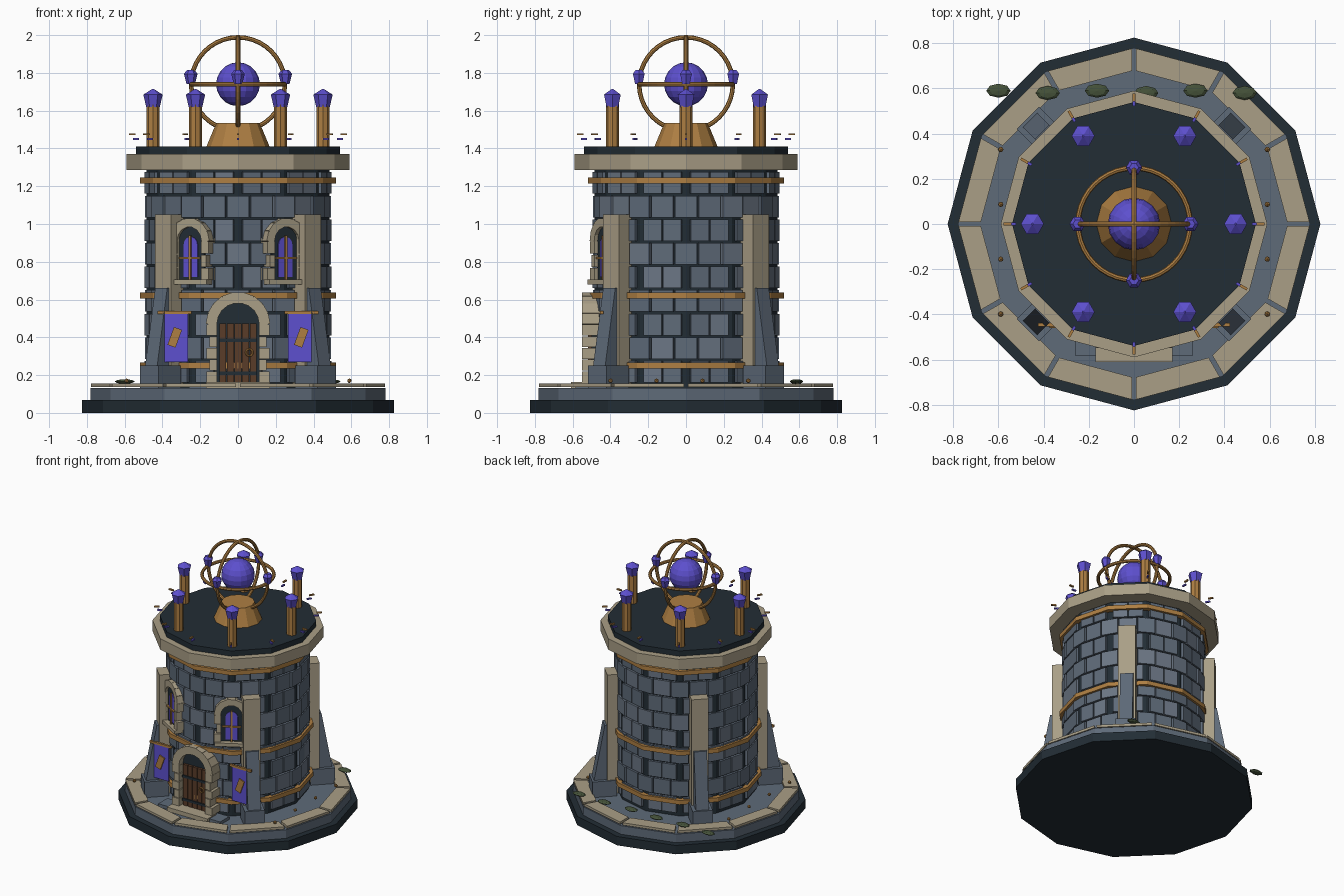
import bpy, bmesh, random
from math import pi, sin, cos, radians
from mathutils import Matrix, Vector

if "Cube" in bpy.data.objects:
    bpy.data.objects.remove(bpy.data.objects["Cube"])
random.seed(4)


def material(name, r, g, b):
    m = bpy.data.materials.new(name)
    m.use_nodes = True
    m.diffuse_color = (r, g, b, 1)
    m.node_tree.nodes["Principled BSDF"].inputs["Base Color"].default_value = (r, g, b, 1)
    return m


DARK = material("dark slate", 0.016, 0.026, 0.035)
SLATE = material("blue grey stone", 0.112, 0.145, 0.19)
PALE = material("pale blue stone", 0.145, 0.18, 0.23)
TAN = material("sandstone", 0.4, 0.345, 0.24)
GOLD = material("brass", 0.42, 0.21, 0.055)
PURPLE = material("violet crystal", 0.11, 0.08, 0.62)
WOOD = material("brown wood", 0.1, 0.045, 0.022)
GREEN = material("moss green", 0.06, 0.085, 0.042)


def finish(name, bm, *mats):
    bmesh.ops.recalc_face_normals(bm, faces=bm.faces)
    me = bpy.data.meshes.new(name)
    bm.to_mesh(me)
    bm.free()
    for m in mats:
        me.materials.append(m)
    ob = bpy.data.objects.new(name, me)
    bpy.context.collection.objects.link(ob)
    return ob


def turn(deg):
    """Frame facing outward along local -y, turned about the tower axis."""
    return Matrix.Rotation(radians(deg), 4, 'Z')


def cube(bm, M, c, s, roll=0, mi=0):
    M = M @ Matrix.Translation(c) @ Matrix.Rotation(roll, 4, 'Y') @ Matrix.Diagonal((*s, 1))
    for v in bmesh.ops.create_cube(bm, size=1, matrix=M)["verts"]:
        for f in v.link_faces:
            f.material_index = mi


def lathe(bm, profile, sides, c=(0, 0, 0), closed=False):
    """Sweep (radius, z) points round a vertical axis; first corner on +x."""
    rings = [[bm.verts.new((c[0] + r * cos(2 * pi * i / sides), c[1] + r * sin(2 * pi * i / sides), c[2] + z))
              for i in range(sides)] for r, z in profile]
    pairs = list(zip(rings, rings[1:] + rings[:1])) if closed else list(zip(rings, rings[1:]))
    for a, b in pairs:
        for i in range(sides):
            j = (i + 1) % sides
            bm.faces.new((a[i], a[j], b[j], b[i]))
    if not closed:
        bm.faces.new(rings[0])
        bm.faces.new(rings[-1])


def drum(name, mat, profile, sides=12, closed=False):
    bm = bmesh.new()
    lathe(bm, profile, sides, closed=closed)
    return finish(name, bm, mat)


def prism(bm, M, pts, axis, a, b):
    """Extrude a 2D outline along a local axis from a to b."""
    place = (lambda p, t: (p[0], t, p[1])) if axis == 'Y' else (lambda p, t: (t, p[0], p[1]))
    lo, hi = ([bm.verts.new(M @ Vector(place(p, t))) for p in pts] for t in (a, b))
    bm.faces.new(lo)
    bm.faces.new(hi)
    for i in range(len(pts)):
        j = (i + 1) % len(pts)
        bm.faces.new((lo[i], lo[j], hi[j], hi[i]))


def arch_outline(w, z0, z1, n=10):
    return [(-w, z0), (w, z0)] + [(w * cos(pi * i / n), z1 + w * sin(pi * i / n)) for i in range(n + 1)]


def surround(name, M, inner, outer, z0, z1, front, back, rows, stones):
    """Stone jambs and arch round an opening."""
    bm = bmesh.new()
    mid, depth = -(front + back) / 2, front - back
    h = (z1 - z0) / rows
    for side in (-1, 1):
        for i in range(rows):
            w = outer - inner - 0.016 * (i % 2)
            cube(bm, M, (side * (inner + w / 2), mid, z0 + h * (i + 0.5)), (w, depth, h * 0.92))
    r = (inner + outer) / 2
    for i in range(stones):
        t = pi * (i + 0.5) / stones
        cube(bm, M, (r * cos(t), mid, z1 + r * sin(t)),
             (outer - inner, depth, pi * outer / stones * 0.97), -t)
    finish(name, bm, TAN)


# Stepped base and paving
drum("foundation", DARK, [(0.825, 0), (0.825, 0.067)])
drum("base_tier", SLATE, [(0.78, 0.067), (0.78, 0.132)])
bm = bmesh.new()
for k in range(12):
    half = sin(pi / 12)
    prism(bm, turn(30 * k + 15) @ Matrix.Rotation(-pi / 2, 4, 'X') @ Matrix.Rotation(pi / 2, 4, 'X'),
          [(-0.753, 0.138), (-0.657, 0.138), (-0.657, 0.156), (-0.753, 0.156)], 'X', -0.19, 0.19)
for v in bm.verts:  # taper each slab to the mitred corner
    a = radians(30 * (int((v.index if v.index >= 0 else 0) / 8)) + 15)
bm.verts.index_update()
for v in bm.verts:
    M = turn(30 * (v.index // 8) + 15)
    p = M.inverted() @ v.co
    p.x = (1 if p.x > 0 else -1) * (-p.y * 0.268 - 0.01)
    v.co = M @ p
finish("paving_ring", bm, TAN)
bm = bmesh.new()
cube(bm, turn(0), (0, -0.53, 0.14), (0.52, 0.11, 0.03))
finish("door_step", bm, SLATE)
bm = bmesh.new()
cube(bm, turn(0), (0, -0.555, 0.145), (0.34, 0.11, 0.036))
finish("threshold", bm, TAN)

# Tower core, masonry, bands, roof
drum("tower_core", DARK, [(0.485, 0.13), (0.485, 1.3)])
bm = bmesh.new()
for row in range(9):
    z = 0.155 + 0.125 * (row + 0.5)
    for k in range(24):
        tone = int(random.random() < 0.3)
        if row % 2 == 0:  # pairs on each face, leaving the corners bare
            cube(bm, turn(30 * (k // 2) + 15), (0.053 * (1 if k % 2 else -1), -0.465, z),
                 (0.1, 0.042, 0.114), mi=tone)
        else:
            cube(bm, turn(15 * k), (0, -0.465 if k % 2 else -0.472, z), (0.119, 0.042, 0.114), mi=tone)
finish("wall_blocks", bm, SLATE, PALE)
for name, z in (("lower_band", 0.25), ("middle_band", 0.622), ("upper_band", 1.23)):
    drum(name, GOLD, [(0.48, z - 0.016), (0.52, z - 0.016), (0.52, z + 0.016), (0.48, z + 0.016)], closed=True)
drum("coping", TAN, [(0.59, 1.287), (0.59, 1.37)])
drum("roof_deck", DARK, [(0.54, 1.37), (0.54, 1.41)])

# Corner buttresses
pil, wedge, foot = bmesh.new(), bmesh.new(), bmesh.new()
for a in (45, 135, 225, 315):
    M = turn(a)
    cube(pil, M, (0, -0.505, 0.6), (0.12, 0.11, 0.9))
    prism(wedge, M, [(-0.5, 0.25), (-0.65, 0.25), (-0.575, 0.66), (-0.5, 0.66)], 'X', -0.045, 0.045)
    cube(foot, M, (0, -0.58, 0.19), (0.14, 0.17, 0.12))
finish("pilasters", pil, TAN)
finish("buttress_wedges", wedge, SLATE)
finish("buttress_feet", foot, SLATE)

# Doorway
M = turn(0)
surround("door_surround", M, 0.11, 0.168, 0.16, 0.47, 0.55, 0.45, 5, 9)
bm = bmesh.new()
prism(bm, M, arch_outline(0.115, 0.15, 0.47), 'Y', -0.5, -0.46)
finish("door_recess", bm, DARK)
bm = bmesh.new()
for i in range(5):
    cube(bm, M, (-0.08 + 0.04 * i, -0.508, 0.318), (0.035, 0.022, 0.31))
finish("door_planks", bm, WOOD)
bm = bmesh.new()
for z in (0.21, 0.385):
    cube(bm, M, (0, -0.522, z), (0.2, 0.009, 0.018))
finish("door_straps", bm, DARK)
bpy.ops.mesh.primitive_torus_add(location=(0.06, -0.525, 0.32), rotation=(pi / 2, 0, 0), major_radius=0.018,
                                 minor_radius=0.005, major_segments=12, minor_segments=6)
bpy.context.object.name = "door_ring"
bpy.context.object.data.materials.append(GOLD)

# Windows
for side, a in (("left", 30), ("right", -30)):
    M = turn(a)
    surround(side + "_window_surround", M, 0.073, 0.12, 0.7, 0.91, 0.518, 0.45, 3, 7)
    bm = bmesh.new()
    cube(bm, M, (0, -0.49, 0.693), (0.23, 0.09, 0.026))
    finish(side + "_window_sill", bm, TAN)
    bm = bmesh.new()
    prism(bm, M, arch_outline(0.08, 0.7, 0.91), 'Y', -0.497, -0.45)
    finish(side + "_window_recess", bm, DARK)
    bm = bmesh.new()
    prism(bm, M, arch_outline(0.042, 0.72, 0.89), 'Y', -0.503, -0.495)
    finish(side + "_window_glass", bm, PURPLE)
    bm = bmesh.new()
    cube(bm, M, (0, -0.507, 0.82), (0.011, 0.011, 0.24))
    cube(bm, M, (0, -0.507, 0.82), (0.13, 0.011, 0.011))
    finish(side + "_window_bars", bm, GOLD)

# Banners
for side, s in (("left", 1), ("right", -1)):
    M = turn(0)
    bm = bmesh.new()
    cube(bm, M, (s * 0.33, -0.446, 0.4), (0.13, 0.012, 0.26))
    finish(side + "_banner", bm, PURPLE)
    bm = bmesh.new()
    cube(bm, M, (s * 0.335, -0.456, 0.4), (0.045, 0.009, 0.1), 0.35)
    cube(bm, M, (s * 0.335, -0.446, 0.532), (0.18, 0.016, 0.016))
    finish(side + "_banner_rod_and_emblem", bm, GOLD)

# Roof posts with crystals
posts, gems = bmesh.new(), bmesh.new()
for k in range(6):
    c = (0.45 * cos(k * pi / 3), 0.45 * sin(k * pi / 3), 1.41)
    lathe(posts, [(0.034, 0), (0.034, 0.23)], 8, c)
    lathe(gems, [(0.036, 0.21), (0.051, 0.275), (0.004, 0.305)], 6, c)
for k in range(4):
    c = (0.25 * cos(k * pi / 2), 0.25 * sin(k * pi / 2), 1.74)
    lathe(gems, [(0.022, 0), (0.036, 0.055), (0.02, 0.075)], 6, c)
finish("roof_posts", posts, GOLD)
finish("crystals", gems, PURPLE)

# Orb with rings on a pedestal
drum("orb_pedestal", GOLD, [(0.167, 1.41), (0.115, 1.535)])
bpy.ops.mesh.primitive_uv_sphere_add(segments=16, ring_count=10, radius=0.116, location=(0, 0, 1.74))
bpy.context.object.name = "orb"
bpy.context.object.data.materials.append(PURPLE)
for name, rot in (("level_ring", (0, 0, 0)), ("front_ring", (pi / 2, 0, 0)), ("side_ring", (0, pi / 2, 0))):
    bpy.ops.mesh.primitive_torus_add(location=(0, 0, 1.74), rotation=rot, major_radius=0.248,
                                     minor_radius=0.012, major_segments=40, minor_segments=8)
    bpy.context.object.name = name
    bpy.context.object.data.materials.append(GOLD)

# Small floating chips round the roof edge
bm = bmesh.new()
for k in range(12):
    cube(bm, turn(30 * k), (0, -0.56, 1.475), (0.012, 0.036, 0.01), mi=0)
    cube(bm, turn(30 * k), (0, -0.54, 1.45), (0.012, 0.034, 0.01), mi=1)
finish("roof_chips", bm, GOLD, PURPLE)

# Moss clumps and brass studs on the terrace
moss, studs = bmesh.new(), bmesh.new()
for i in range(6):
    M = Matrix.Translation((-0.6 + 0.218 * i, 0.59 - 0.01 * (i % 2), 0.166)) @ Matrix.Diagonal((0.054, 0.031, 0.012, 1))
    bmesh.ops.create_uvsphere(moss, u_segments=8, v_segments=4, radius=1, matrix=M)
for s in (-1, 1):
    for i in range(4):
        M = Matrix.Translation((s * 0.59, 0.33 - 0.243 * i, 0.17))
        bmesh.ops.create_icosphere(studs, subdivisions=1, radius=0.013, matrix=M)
finish("moss_clumps", moss, GREEN)
finish("terrace_studs", studs, GOLD)
